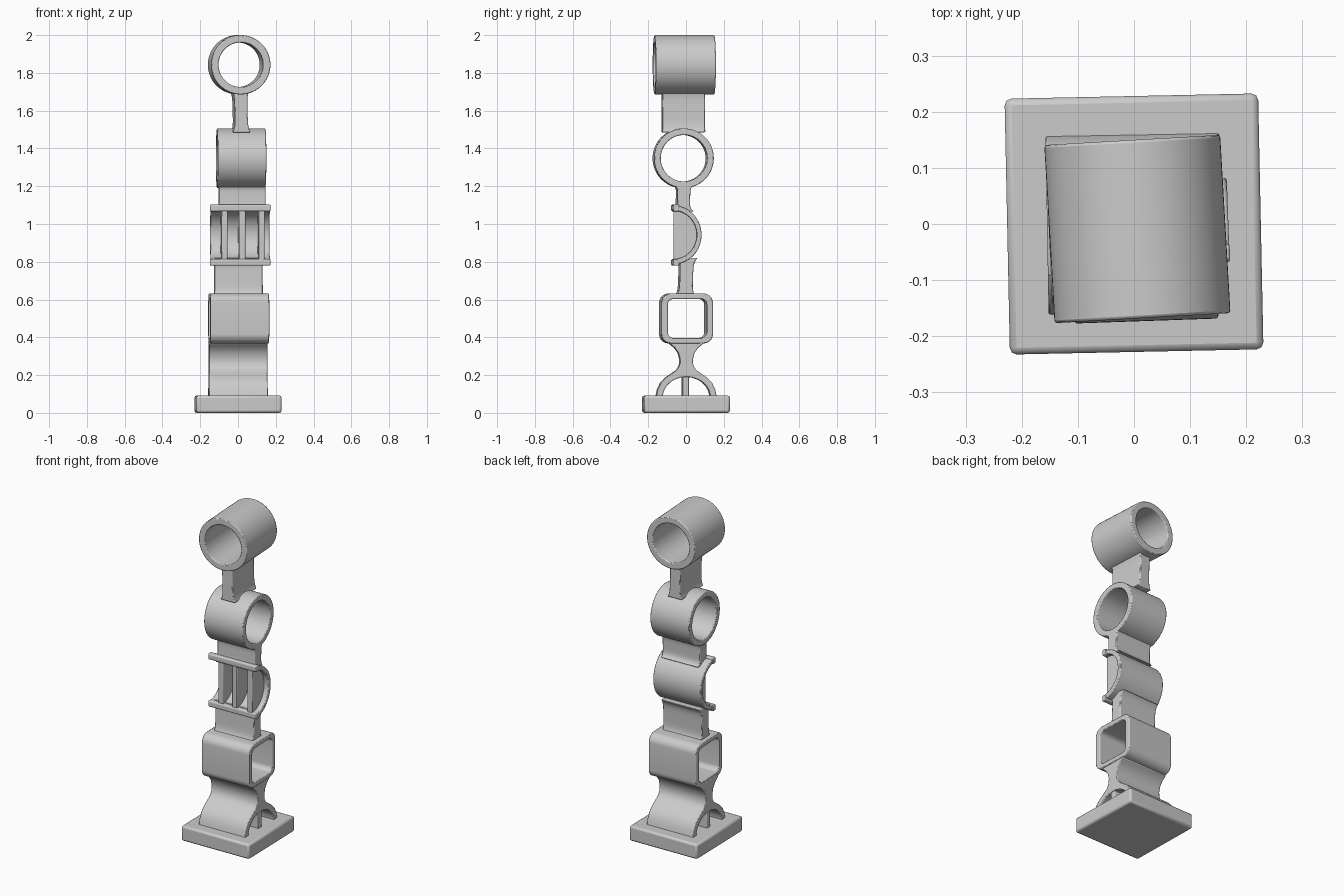
import bpy, bmesh, math
from math import radians, sin, cos, pi

if "Cube" in bpy.data.objects:
    bpy.data.objects.remove(bpy.data.objects["Cube"])


def finish(name, bm, centre, yaw, bevel):
    """Turn a bmesh into a smooth-shaded object turned about the z axis."""
    bmesh.ops.recalc_face_normals(bm, faces=bm.faces)
    me = bpy.data.meshes.new(name)
    bm.to_mesh(me)
    bm.free()
    ob = bpy.data.objects.new(name, me)
    bpy.context.collection.objects.link(ob)
    ob.location = (centre[0], centre[1], 0)
    ob.rotation_euler.z = radians(yaw)
    if bevel:
        m = ob.modifiers.new("soft_edges", 'BEVEL')
        m.width, m.segments, m.limit_method = bevel, 2, 'ANGLE'
        m.angle_limit = radians(40)
    bpy.ops.object.select_all(action='DESELECT')
    ob.select_set(True)
    bpy.context.view_layer.objects.active = ob
    bpy.ops.object.shade_smooth_by_angle(angle=radians(35))
    return ob


def prism(name, outer, lo, hi, axis='x', inner=None, yaw=2, bevel=0.005):
    """Extrude a profile along x or y; an inner loop of equal length makes a tube."""
    mid = (lo + hi) / 2
    cu = (min(p[0] for p in outer) + max(p[0] for p in outer)) / 2
    centre = (mid, cu) if axis == 'x' else (cu, mid)
    bm = bmesh.new()

    def loop(pts, w):
        return [bm.verts.new((w - mid, u - cu, v) if axis == 'x' else (u - cu, w - mid, v))
                for u, v in pts]

    def bridge(a, b):
        n = len(a)
        for i in range(n):
            j = (i + 1) % n
            bm.faces.new((a[i], a[j], b[j], b[i]))

    a, b = loop(outer, lo), loop(outer, hi)
    bridge(a, b)
    if inner:
        c, d = loop(inner, lo), loop(inner, hi)
        bridge(d, c)
        bridge(c, a)
        bridge(b, d)
    else:
        bm.faces.new(a)
        bm.faces.new(b)
    return finish(name, bm, centre, yaw, bevel)


def arc(cu, cv, ru, rv, a0, a1, n):
    return [(cu + ru * cos(radians(a0 + (a1 - a0) * i / n)),
             cv + rv * sin(radians(a0 + (a1 - a0) * i / n))) for i in range(n + 1)]


def circle(cu, cv, r, n=64):
    return arc(cu, cv, r, r, 0, 360, n)[:-1]


def rounded(cu, cv, hu, hv, r):
    pts = []
    for k, (su, sv) in enumerate([(1, 1), (-1, 1), (-1, -1), (1, -1)]):
        pts += arc(cu + su * (hu - r), cv + sv * (hv - r), r, r, 90 * k, 90 * k + 90, 8)
    return pts


def rect(u0, u1, v0, v1):
    return [(u0, v0), (u1, v0), (u1, v1), (u0, v1)]


def waist(c0, c1, z0, z1, half, flare, n=16):
    """Web profile that widens towards both ends."""
    right, left = [], []
    for i in range(n + 1):
        t = i / n
        z = z0 + (z1 - z0) * t
        c = c0 + (c1 - c0) * t
        h = half + flare * abs(2 * t - 1) ** 5
        right.append((c + h, z))
        left.append((c - h, z))
    return right + left[::-1]


# Base plate
prism("base_plate", rect(-0.228, 0.228, 0, 0.092), -0.226, 0.226, yaw=1.2, bevel=0.012)

# Arched foot with flared neck, and the wall standing inside the arch
side = [(0.16, 0.085), (0.152, 0.125), (0.135, 0.16), (0.108, 0.188), (0.075, 0.21),
        (0.05, 0.228), (0.036, 0.252), (0.034, 0.285), (0.043, 0.318), (0.062, 0.345),
        (0.088, 0.365), (0.09, 0.385)]
under = arc(0, 0.085, 0.125, 0.105, 180, 0, 24)
foot = side + [(-u, v) for u, v in reversed(side)] + under
prism("arched_foot", foot, -0.155, 0.155, yaw=1, bevel=0.004)
prism("arch_wall", rect(-0.02, 0.014, 0.085, 0.21), -0.15, 0.15, yaw=1, bevel=0.004)

# Rounded square tube
prism("square_tube", rounded(0, 0.5, 0.136, 0.132, 0.05), -0.152, 0.16,
      inner=rounded(0, 0.5, 0.103, 0.103, 0.03), yaw=2.5)

# Web between square tube and half drum
prism("lower_web", waist(-0.006, 0.002, 0.615, 0.82, 0.035, 0.02), -0.127, 0.13)

# Half drum: curved shell open to the front, lips, and dividers
shell = arc(-0.07, 0.942, 0.147, 0.155, 90, -90, 32) + \
    arc(-0.07, 0.942, 0.122, 0.128, -90, 90, 32)
prism("half_drum_shell", shell, -0.146, 0.168)
for name, z in (("upper_lip", 1.085), ("lower_lip", 0.797)):
    prism(name, rounded(-0.057, z, 0.016, 0.018, 0.008), -0.148, 0.171, bevel=0.004)
core = arc(-0.066, 0.942, 0.126, 0.134, 90, -90, 32)
for i, x in enumerate((-0.074, 0.02, 0.122)):
    prism(f"drum_divider_{i + 1}", core, x - 0.017, x + 0.017)

# Web between half drum and side-facing ring
prism("middle_web", waist(-0.018, -0.014, 1.065, 1.212, 0.034, 0.022), -0.103, 0.145)

# Ring facing sideways
prism("side_ring", circle(-0.015, 1.348, 0.158), -0.112, 0.145,
      inner=circle(-0.015, 1.348, 0.123), yaw=2)

# Web between the two rings
prism("upper_web", waist(0.014, 0.008, 1.485, 1.71, 0.034, 0.014), -0.128, 0.1,
      axis='y', yaw=3)

# Ring facing forward
prism("front_ring", circle(0.006, 1.843, 0.157), -0.168, 0.15, axis='y',
      inner=circle(0.006, 1.843, 0.118), yaw=3.3)
